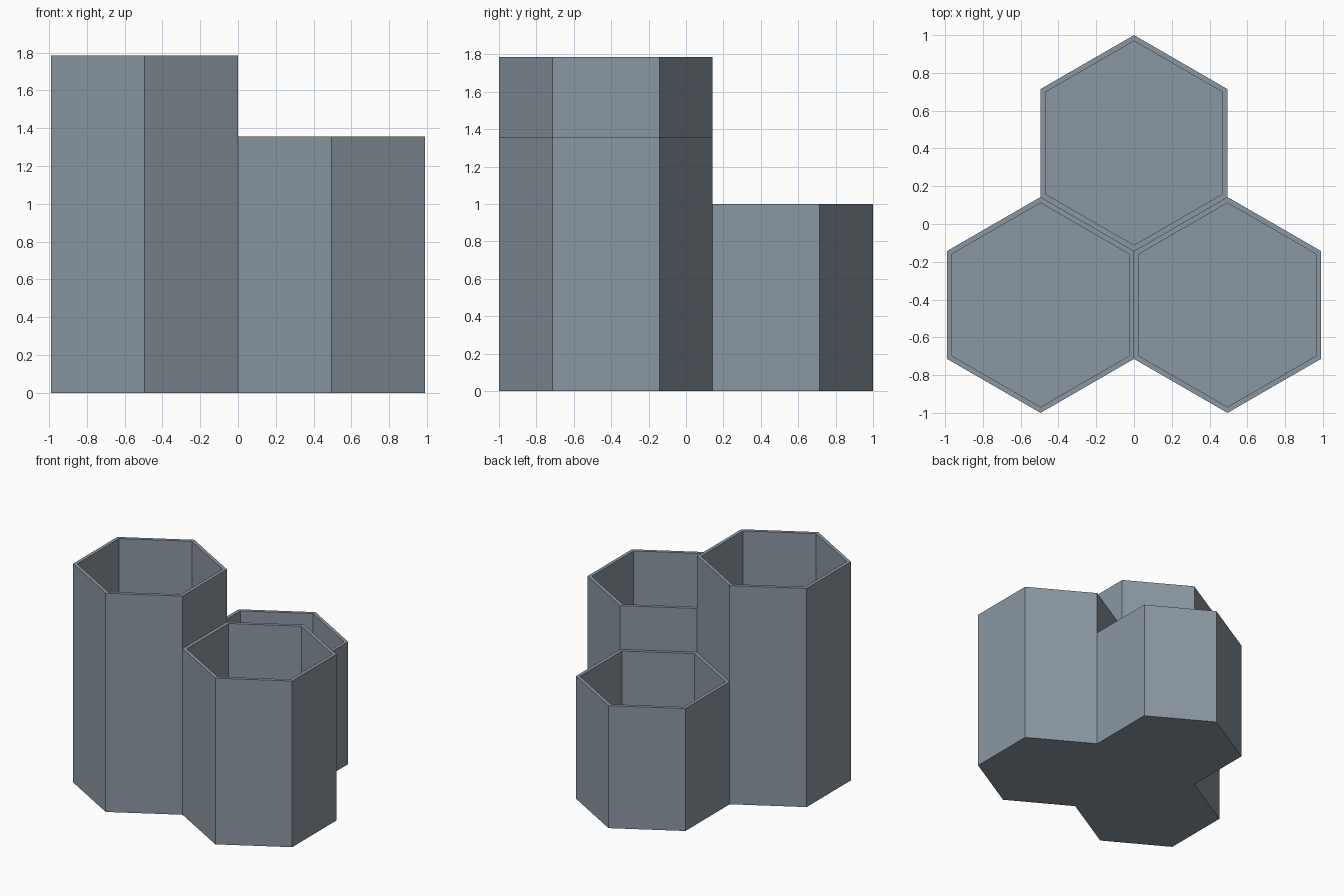
import bpy, bmesh, math

if "Cube" in bpy.data.objects:
    bpy.data.objects.remove(bpy.data.objects["Cube"])

R = 4 / 7                 # outer hexagon radius
R_IN = 0.54               # inner hexagon radius
FLOOR = 0.03              # floor thickness
HALF_W = R * math.sqrt(3) / 2

grey = bpy.data.materials.new("slate_grey")
grey.diffuse_color = (0.26, 0.31, 0.36, 1)
grey.use_nodes = True
grey.node_tree.nodes["Principled BSDF"].inputs["Base Color"].default_value = grey.diffuse_color


def hex_cup(name, x, y, height):
    """Open hexagonal tube with a thin wall and a closed floor."""
    bm = bmesh.new()

    def ring(radius, z):
        angles = [math.radians(30 + 60 * i) for i in range(6)]
        return [bm.verts.new((radius * math.cos(a), radius * math.sin(a), z)) for a in angles]

    # bottom, outer wall, rim, inner wall, inner floor
    rings = [ring(R, 0), ring(R, height), ring(R_IN, height), ring(R_IN, FLOOR)]
    for a, b in zip(rings, rings[1:]):
        for i in range(6):
            j = (i + 1) % 6
            bm.faces.new((a[i], a[j], b[j], b[i]))
    bm.faces.new(rings[0][::-1])
    bm.faces.new(rings[-1])
    bmesh.ops.recalc_face_normals(bm, faces=bm.faces[:])

    mesh = bpy.data.meshes.new(name)
    bm.to_mesh(mesh)
    bm.free()
    mesh.materials.append(grey)
    obj = bpy.data.objects.new(name, mesh)
    obj.location = (x, y, 0)
    bpy.context.collection.objects.link(obj)


# three cups packed in a honeycomb
hex_cup("tall_cup", -HALF_W, -0.75 * R, 25 / 14)
hex_cup("medium_cup", HALF_W, -0.75 * R, 19 / 14)
hex_cup("short_cup", 0, 0.75 * R, 1.0)
